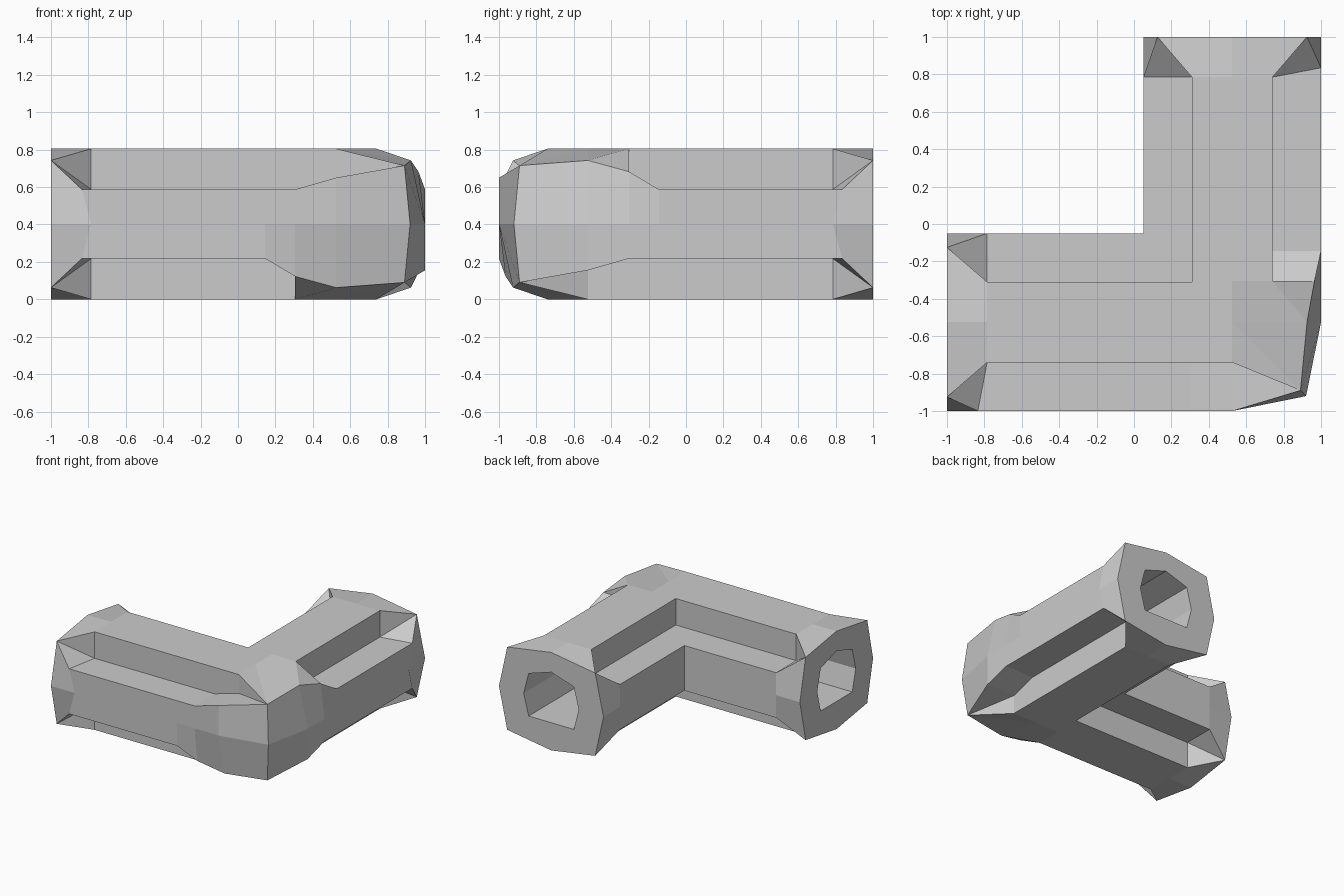
import bpy, bmesh
from mathutils import Vector

cube = bpy.data.objects.get("Cube")
if cube:
    bpy.data.objects.remove(cube)

HW, HH, AXIS = 0.475, 0.4025, 0.525   # half width, half height, arm centre line

# Corner shapes as (outward, up) points: ridge edge, groove bottom, side edge
PLAIN = [(0.215, HH), (0.215, 0.185), (HW, 0.185)]
FLARE = [(0.4, 0.34)] * 3
RAMP = [(0.215, HH), (0.215, 0.28), (0.44, 0.28)]
STEP = [(0.215, HH), (0.215, HH), (0.44, 0.28)]
RISE = [(0.215, HH), (0.215, 0.2475), (HW, 0.2475)]
HOLE = [(0.205, 0.175)] * 3

# Stations along the arm: x, outer upper, outer lower and inner corners
STATIONS = [(-1, FLARE, FLARE, FLARE), (-0.785, PLAIN, PLAIN, PLAIN),
            (0.145, PLAIN, PLAIN, PLAIN), (0.305, PLAIN, RAMP, PLAIN),
            (0.305, PLAIN, STEP, PLAIN), (AXIS, RISE, FLARE, PLAIN)]


def section(upper, lower, inner, side, top, bottom):
    """Closed sixteen point cross-section, clockwise from the top."""
    return ([(0, top)] + upper + [(side, 0)]
            + [(o, -h) for o, h in reversed(lower)] + [(0, -bottom)]
            + [(-o, -h) for o, h in inner] + [(-side, 0)]
            + [(-o, h) for o, h in reversed(inner)])


def place(x, points):
    """Set a section at x, trimmed by the diagonal joint plane."""
    return [Vector((min(x, AXIS + o), -AXIS - o, h)) for o, h in points]


def outer_rings():
    rings = [place(x, section(u, l, i, HW, HH, HH)) for x, u, l, i in STATIONS]
    for k in (3, 5):                       # outer side edges flare later
        rings[1][k].x = -0.835
    elbow = place(2, section(PLAIN, PLAIN, PLAIN, HW, HH, HH))
    for k in (1, 2, 3):
        elbow[k] = Vector((0.89, -0.89, 0.3125))
        elbow[8 - k] = Vector((0.89, -0.89, -0.3125))
    elbow[4] = Vector((0.92, -0.92, 0))
    return rings + [elbow]


def hole_rings():
    points = section(HOLE, HOLE, HOLE, 0.25, 0.24, 0.175)
    return [place(-1, points), place(2, points)]


def loft(bm, rings):
    loops = [[bm.verts.new(p) for p in ring] for ring in rings]
    for a, b in zip(loops, loops[1:]):
        for k in range(len(a)):
            n = (k + 1) % len(a)
            bm.faces.new((a[k], a[n], b[n], b[k]))


def turn(rings, flip):
    """Swap the arms across the diagonal, optionally upside down."""
    return [[Vector((-p.y, -p.x, p.z * flip)) for p in ring] for ring in rings]


# Two arms with end rims and bores, joined at the elbow
bm = bmesh.new()
outer, hole = outer_rings(), hole_rings()
for shell, bore in ((outer, hole), (turn(outer, -1), turn(hole, 1))):
    # The flipped shell runs round the other way, so realign it with its bore
    rim = shell[0]
    if shell is not outer:
        rim = [rim[(8 - k) % 16] for k in range(16)]
    loft(bm, shell)
    loft(bm, [rim, bore[0]])
    loft(bm, bore)
bmesh.ops.translate(bm, verts=bm.verts, vec=(0, 0, HH))
bmesh.ops.remove_doubles(bm, verts=bm.verts, dist=0.001)
bmesh.ops.dissolve_degenerate(bm, edges=bm.edges, dist=0.001)
bmesh.ops.recalc_face_normals(bm, faces=bm.faces)

mesh = bpy.data.meshes.new("elbow_pipe")
bm.to_mesh(mesh)
bm.free()
pipe = bpy.data.objects.new("elbow_pipe", mesh)
bpy.context.collection.objects.link(pipe)

# Single plain grey
grey = bpy.data.materials.new("light_grey")
grey.use_nodes = True
colour = (0.6, 0.6, 0.6, 1)
grey.diffuse_color = colour
grey.node_tree.nodes["Principled BSDF"].inputs["Base Color"].default_value = colour
mesh.materials.append(grey)
